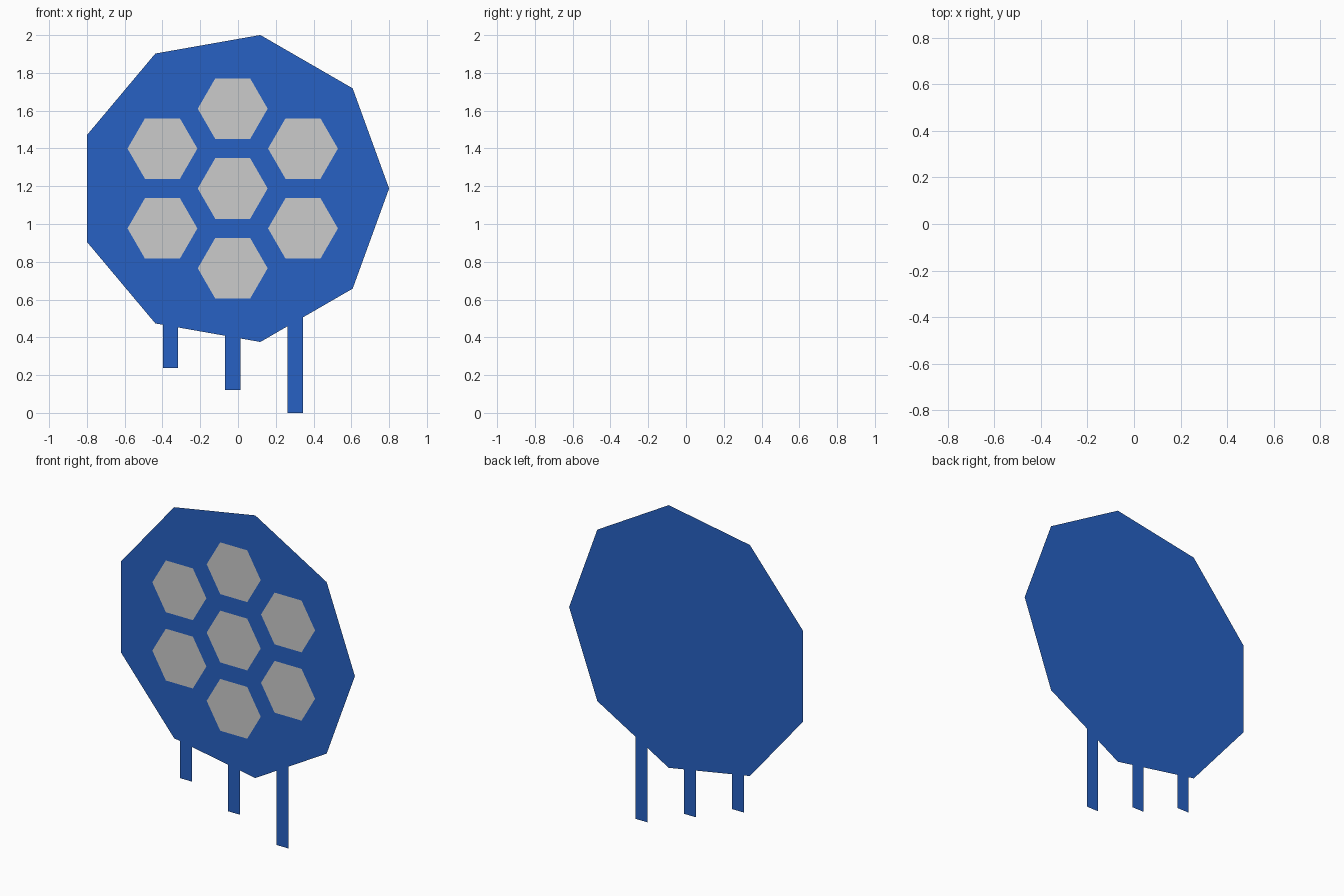
import bpy
from math import cos, sin, tau, sqrt

if "Cube" in bpy.data.objects:
    bpy.data.objects.remove(bpy.data.objects["Cube"])

CX, CZ = -0.025, 1.188   # centre of the panel

blue = bpy.data.materials.new("blue")
blue.diffuse_color = (0.02, 0.12, 0.55, 1)
blue.use_nodes = True
blue.node_tree.nodes["Principled BSDF"].inputs["Base Color"].default_value = blue.diffuse_color


def sheet(name, outline, y=0.0, material=None):
    """Single flat face in the xz plane, facing the front."""
    mesh = bpy.data.meshes.new(name)
    mesh.from_pydata([(x, y, z) for x, z in outline], [], [range(len(outline))])
    if material:
        mesh.materials.append(material)
    obj = bpy.data.objects.new(name, mesh)
    bpy.context.collection.objects.link(obj)
    return obj


def polygon(cx, cz, radius, sides):
    return [(cx + radius * cos(tau * i / sides), cz + radius * sin(tau * i / sides))
            for i in range(sides)]


# nine-sided backing panel
sheet("panel", polygon(CX, CZ, 0.825, 9), 0.0, blue)

# honeycomb of seven hexagons, just in front of the panel
DX, DZ = 0.372, 0.4225
cells = [(0, 0), (0, 1), (0, -1), (1, 0.5), (1, -0.5), (-1, 0.5), (-1, -0.5)]
for i, (u, v) in enumerate(cells):
    sheet(f"hexagon_{i + 1}", polygon(CX - 0.003 + u * DX, CZ + v * DZ, 0.185, 6), -0.002)

# three hanging strips of increasing length, tucked behind the panel edge
for i, (x, bottom, top) in enumerate([(-0.357, 0.237, 0.49), (-0.028, 0.12, 0.43), (0.303, 0.0, 0.54)]):
    w = 0.0405
    sheet(f"strip_{i + 1}", [(x - w, bottom), (x + w, bottom), (x + w, top), (x - w, top)], 0.001, blue)
